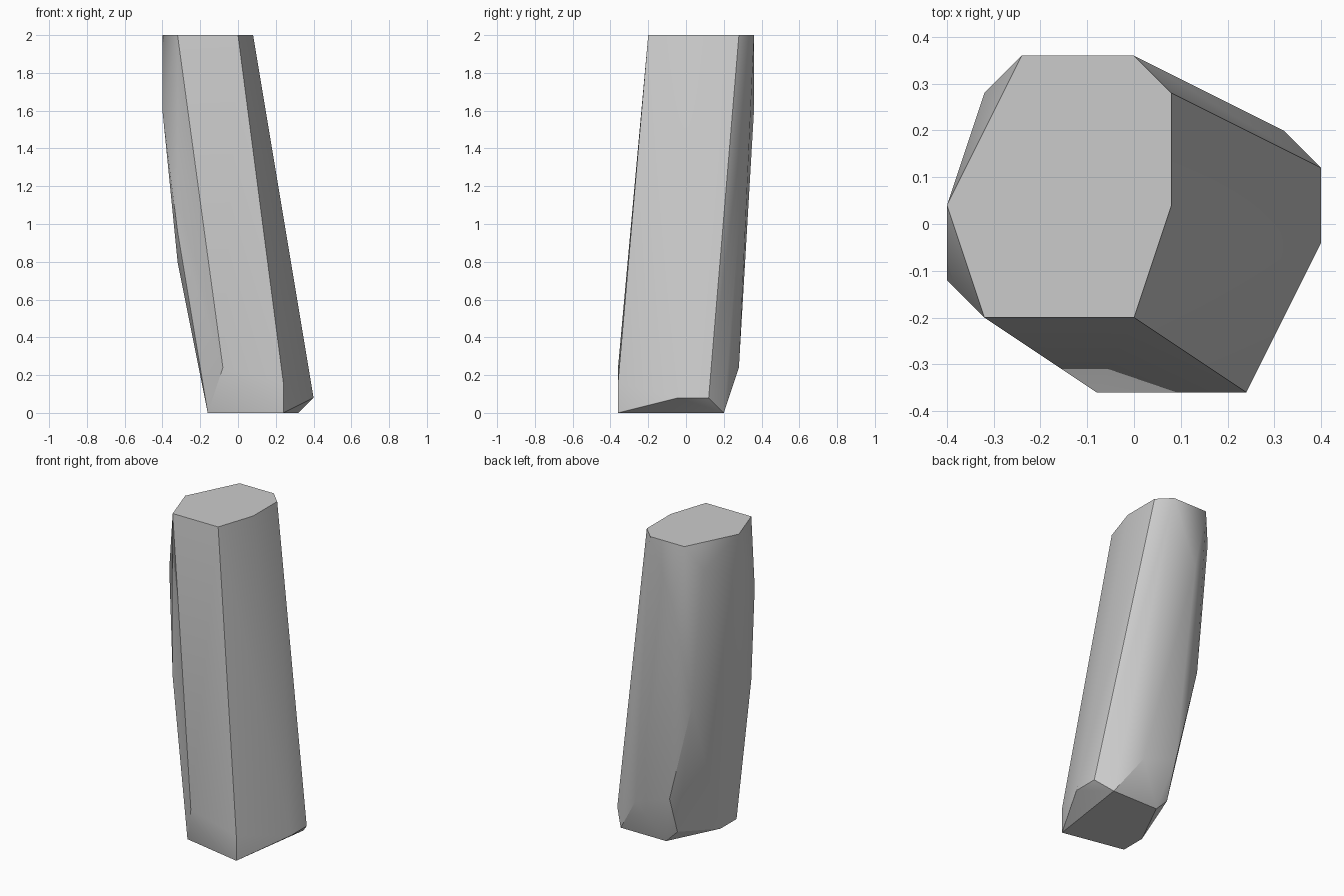
import bpy
import bmesh
import math
from mathutils import Vector

default_cube = bpy.data.objects.get("Cube")
if default_cube:
    bpy.data.objects.remove(default_cube, do_unlink=True)

UNIT = 0.08  # grid step the stone is cut on


def ring(level, corners):
    """Corners of one cross-section, in grid steps, as points in space."""
    return [Vector((x, y - 0.5, level)) * UNIT for x, y in corners]


def make_material(name, colour):
    material = bpy.data.materials.new(name)
    material.use_nodes = True
    material.diffuse_color = colour
    shader = next(n for n in material.node_tree.nodes if n.type == "BSDF_PRINCIPLED")
    shader.inputs["Base Color"].default_value = colour
    return material


# Flat top
top_corners = ring(25, [(-3, 5), (0, 5), (1, 4), (1, 1), (0, -2), (-4, -2), (-5, 1)])

# Shoulder below the top, bulging to the back and right-hand side
shoulder_corners = (ring(23, [(-4, 4)]) + ring(22, [(-5, 1)])
                    + ring(20, [(-5, -1), (-2, 5)]))

# Waist where the leaning side bends
waist_corners = ring(12, [(-3, 4), (-4, -2)]) + ring(10, [(-4, -1)])

# Chipped lower edges
lower_corners = (ring(4, [(-1, 4)]) + ring(3, [(2, 4), (-1, -4)])
                 + ring(2, [(3, -4)]) + ring(1, [(5, 2), (5, 0), (-1, 3)]))

# Flat foot
foot_corners = ring(0, [(3, -4), (4, 3), (0, 3), (-2, -1), (-2, -3)])

# Wrap all the corners into one faceted pillar
bm = bmesh.new()
for corner in (top_corners + shoulder_corners + waist_corners
               + lower_corners + foot_corners):
    bm.verts.new(corner)
hull = bmesh.ops.convex_hull(bm, input=bm.verts)
spare = [g for g in set(hull["geom_interior"] + hull["geom_unused"])
         if isinstance(g, bmesh.types.BMVert)]
bmesh.ops.delete(bm, geom=spare, context="VERTS")
bmesh.ops.dissolve_limit(bm, angle_limit=math.radians(0.5),
                         verts=bm.verts, edges=bm.edges)
bmesh.ops.recalc_face_normals(bm, faces=bm.faces)

mesh = bpy.data.meshes.new("stone_pillar")
bm.to_mesh(mesh)
bm.free()
mesh.materials.append(make_material("stone grey", (0.6, 0.6, 0.6, 1)))
stone_pillar = bpy.data.objects.new("stone_pillar", mesh)
bpy.context.collection.objects.link(stone_pillar)

# Soft facets, crisp main edges
bpy.ops.object.select_all(action="DESELECT")
stone_pillar.select_set(True)
bpy.context.view_layer.objects.active = stone_pillar
bpy.ops.object.shade_smooth_by_angle(angle=math.radians(30))
